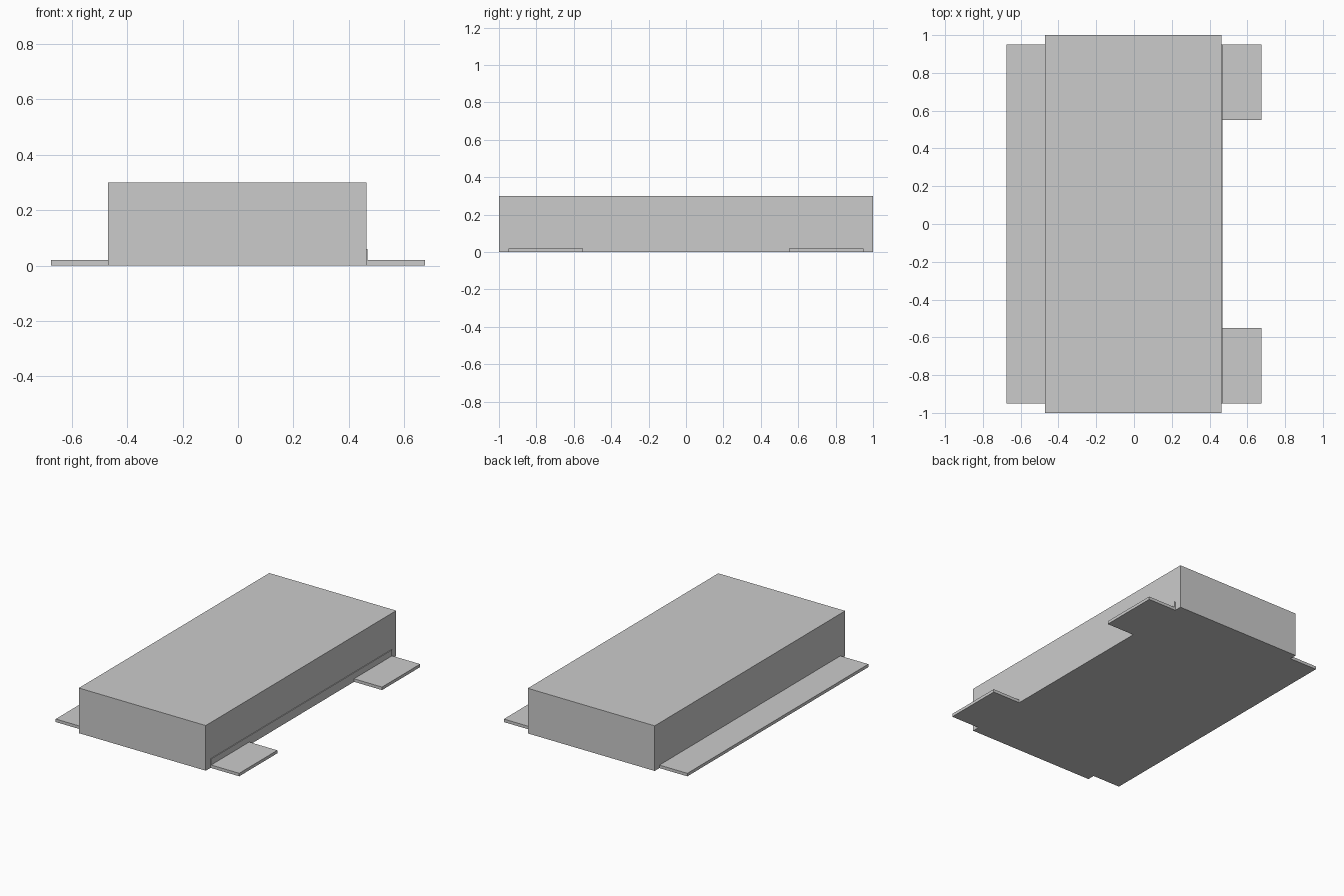
import bpy, bmesh

if "Cube" in bpy.data.objects:
    bpy.data.objects.remove(bpy.data.objects["Cube"])

grey = bpy.data.materials.new("plain grey")
grey.diffuse_color = (0.6, 0.6, 0.6, 1)
grey.use_nodes = True
grey.node_tree.nodes["Principled BSDF"].inputs["Base Color"].default_value = grey.diffuse_color


def extrude(name, outline, z0, z1):
    """Extrude a flat outline (counter-clockwise) from z0 up to z1."""
    bm = bmesh.new()
    base = bm.faces.new([bm.verts.new((x, y, z0)) for x, y in outline])
    top = bmesh.ops.extrude_face_region(bm, geom=[base], use_keep_orig=True)
    verts = [v for v in top["geom"] if isinstance(v, bmesh.types.BMVert)]
    bmesh.ops.translate(bm, verts=verts, vec=(0, 0, z1 - z0))
    bmesh.ops.recalc_face_normals(bm, faces=bm.faces)
    mesh = bpy.data.meshes.new(name)
    bm.to_mesh(mesh)
    bm.free()
    mesh.materials.append(grey)
    obj = bpy.data.objects.new(name, mesh)
    bpy.context.collection.objects.link(obj)
    return obj


def rect(x0, x1, y):
    return [(x0, -y), (x1, -y), (x1, y), (x0, y)]


LEFT, RIGHT, LIP = -0.47, 0.463, 0.468
END, TAB = 0.95, 0.55

# main box cover
extrude("cover", rect(LEFT, RIGHT, 1.0), 0, 0.30)

# mounting plate: full flange on the left, two tabs on the right
extrude("mounting_plate", [
    (-0.675, -END), (0.674, -END), (0.674, -TAB), (LIP, -TAB),
    (LIP, TAB), (0.674, TAB), (0.674, END), (-0.675, END)], 0, 0.02)

# low upright lip along the right side of the cover
extrude("side_lip", rect(RIGHT - 0.01, LIP, END), 0, 0.06)
